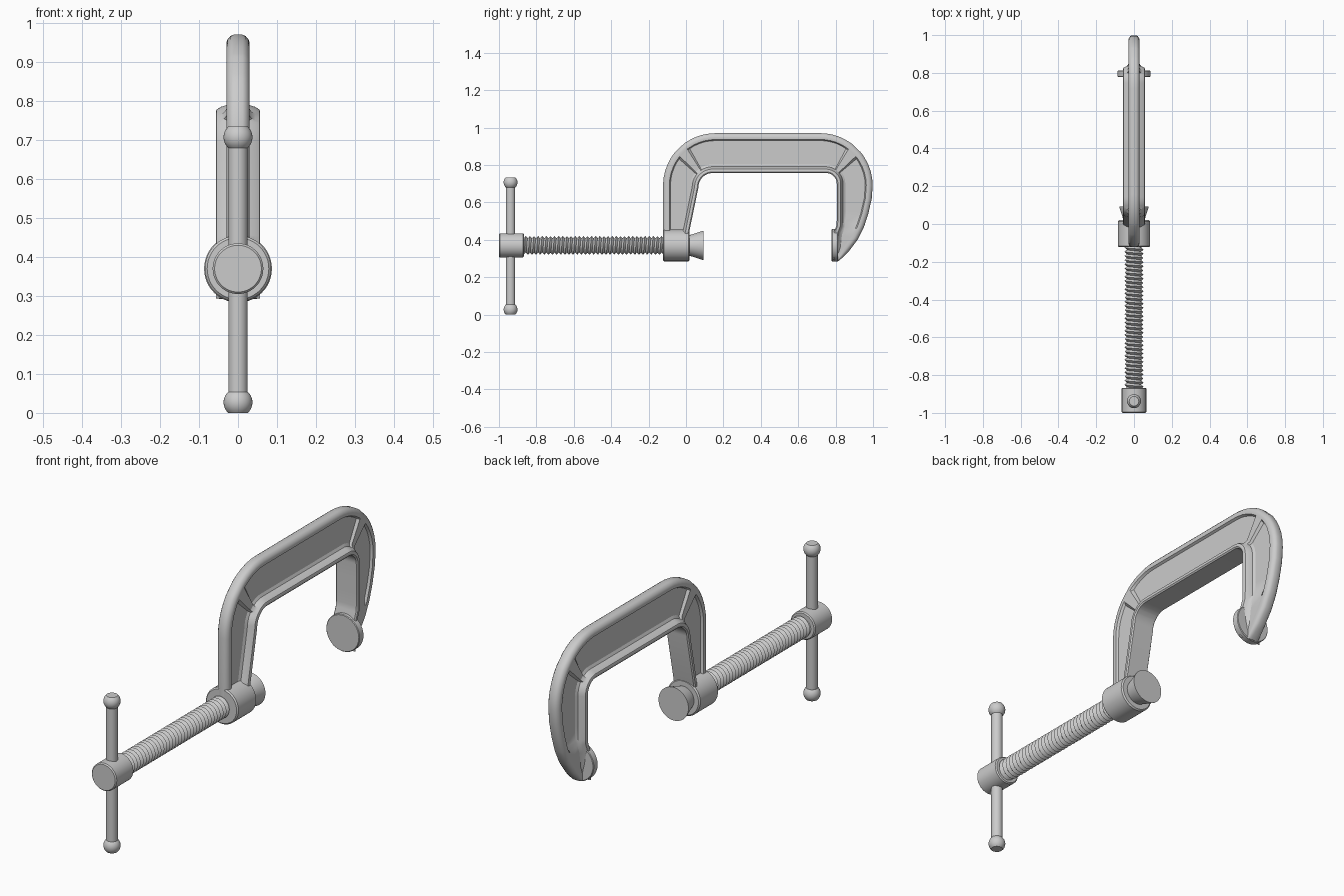
import bpy, bmesh
from math import sin, cos, pi, radians, hypot
from mathutils import Vector

if "Cube" in bpy.data.objects:
    bpy.data.objects.remove(bpy.data.objects["Cube"])

AXIS_Z = 0.37   # height of the screw axis


def finish(name, bm, angle=35):
    bmesh.ops.recalc_face_normals(bm, faces=bm.faces)
    me = bpy.data.meshes.new(name)
    bm.to_mesh(me)
    bm.free()
    ob = bpy.data.objects.new(name, me)
    bpy.context.collection.objects.link(ob)
    bpy.ops.object.select_all(action='DESELECT')
    ob.select_set(True)
    bpy.context.view_layer.objects.active = ob
    bpy.ops.object.shade_smooth_by_angle(angle=radians(angle))
    return ob


def skin(name, rings, angle=35):
    """Join closed rings of points into a capped solid."""
    bm = bmesh.new()
    vs = [[bm.verts.new(p) for p in ring] for ring in rings]
    n = len(rings[0])
    for a, b in zip(vs, vs[1:]):
        for i in range(n):
            j = (i + 1) % n
            bm.faces.new((a[i], a[j], b[j], b[i]))
    bm.faces.new(vs[0])
    bm.faces.new(vs[-1])
    return finish(name, bm, angle)


def turned(name, profile, axis, n=48, y=0.0):
    """Lathe (position, radius) pairs about the screw axis or a vertical one."""
    rings = []
    for t, r in profile:
        ring = []
        for i in range(n):
            a, b = r * cos(2 * pi * i / n), r * sin(2 * pi * i / n)
            ring.append((a, t, AXIS_Z + b) if axis == 'Y' else (a, y + b, t))
        rings.append(ring)
    return skin(name, rings)


def section(outer, inner, web):
    """Frame cross-section: rounded outer rim, thin web, wide inner flange."""
    o, i = Vector(outer), Vector(inner)
    L = (i - o).length
    d = (i - o) / L
    s = min(1.0, L / 0.1)
    half = [(0, .012), (.004, .020), (.012, .027), (.022, .03), (.034, .029),
            (.040, web), (L / s - .046, web), (L / s - .034, web + .007),
            (L / s - .028, .044), (L / s - .021, .055), (L / s - .016, .057),
            (L / s - .006, .057), (L / s, .052)]
    pts = [(t * s, x) for t, x in half]
    pts += [(t, -x) for t, x in reversed(pts)]
    return [(x, o.x + d.x * t, o.y + d.y * t) for t, x in pts]


def corner(co, ro, ci, ri, angles, rib):
    out = []
    for a in angles:
        c, s = cos(radians(a)), sin(radians(a))
        out.append(((co[0] + ro * c, co[1] + ro * s),
                    (ci[0] + ri * c, ci[1] + ri * s),
                    RIB if a in rib else WEB))
    return out


# C-shaped frame, swept through paired outer / inner stations
WEB, RIB = 0.018, 0.029
turn = [180, 172, 164, 156, 148, 143, 140, 127, 124, 117, 110, 103, 96, 90]
stations = [((-.123, .38), (.008, .38), RIB), ((-.123, .445), (.018, .445), RIB),
            ((-.123, .455), (.020, .455), WEB)]
stations += corner((.157, .69), .28, (.142, .682), .075, turn, (140, 127))
stations += corner((.718, .69), .28, (.749, .70), .057,
                   [180 - a for a in reversed(turn)], (40, 53))
stations += [((.993, .62), (.806, .63), WEB), ((.975, .54), (.806, .56), WEB),
             ((.954, .475), (.806, .50), WEB), ((.945, .455), (.804, .475), RIB),
             ((.92, .404), (.790, .440), RIB), ((.872, .340), (.785, .375), RIB),
             ((.835, .303), (.785, .320), RIB), ((.815, .286), (.787, .295), RIB)]
skin("frame", [section(*s) for s in stations], 30)

# Fixed anvil pad, screw boss, swivel pad and screw head
turned("anvil_pad", [(.779, .084), (.782, .087), (.810, .087), (.813, .084)], 'Y')
turned("screw_boss", [(-.123, .079), (-.117, .085), (.014, .085), (.020, .079)], 'Y')
turned("swivel_pad", [(.010, .054), (.022, .056), (.090, .078), (.093, .078)], 'Y')
turned("screw_head", [(-1.0, .060), (-.995, .065), (-.872, .065), (-.867, .060)], 'Y')

# Sliding handle bar with flattened ball ends
HANDLE_Y = -0.938
turned("handle_bar", [(.02, .025), (.715, .025)], 'Z', 32, HANDLE_Y)
for name, z in (("handle_ball_bottom", .027), ("handle_ball_top", .707)):
    prof = []
    for k in range(11):
        t = -.027 + .054 * k / 10
        prof.append((z + t, (.037 ** 2 - t * t) ** .5))
    turned(name, prof, 'Z', 32, HANDLE_Y)

# Threaded screw: one helical strip alternating root and crest
bm = bmesh.new()
N, PITCH, Y0, Y1 = 32, 0.022, -0.895, -0.10
total = int((Y1 - Y0) / PITCH * N)
root, crest = [], []
for k in range(total):
    a, y = 2 * pi * k / N, Y0 + PITCH * k / N
    for strip, r, dy in ((root, .038, 0), (crest, .050, PITCH / 2)):
        strip.append(bm.verts.new((r * cos(a), y + dy, AXIS_Z + r * sin(a))))
for k in range(total - 1):
    bm.faces.new((root[k], root[k + 1], crest[k + 1], crest[k]))
    if k + 1 + N < total:
        bm.faces.new((crest[k], crest[k + 1], root[k + 1 + N], root[k + N]))
finish("screw_thread", bm)
